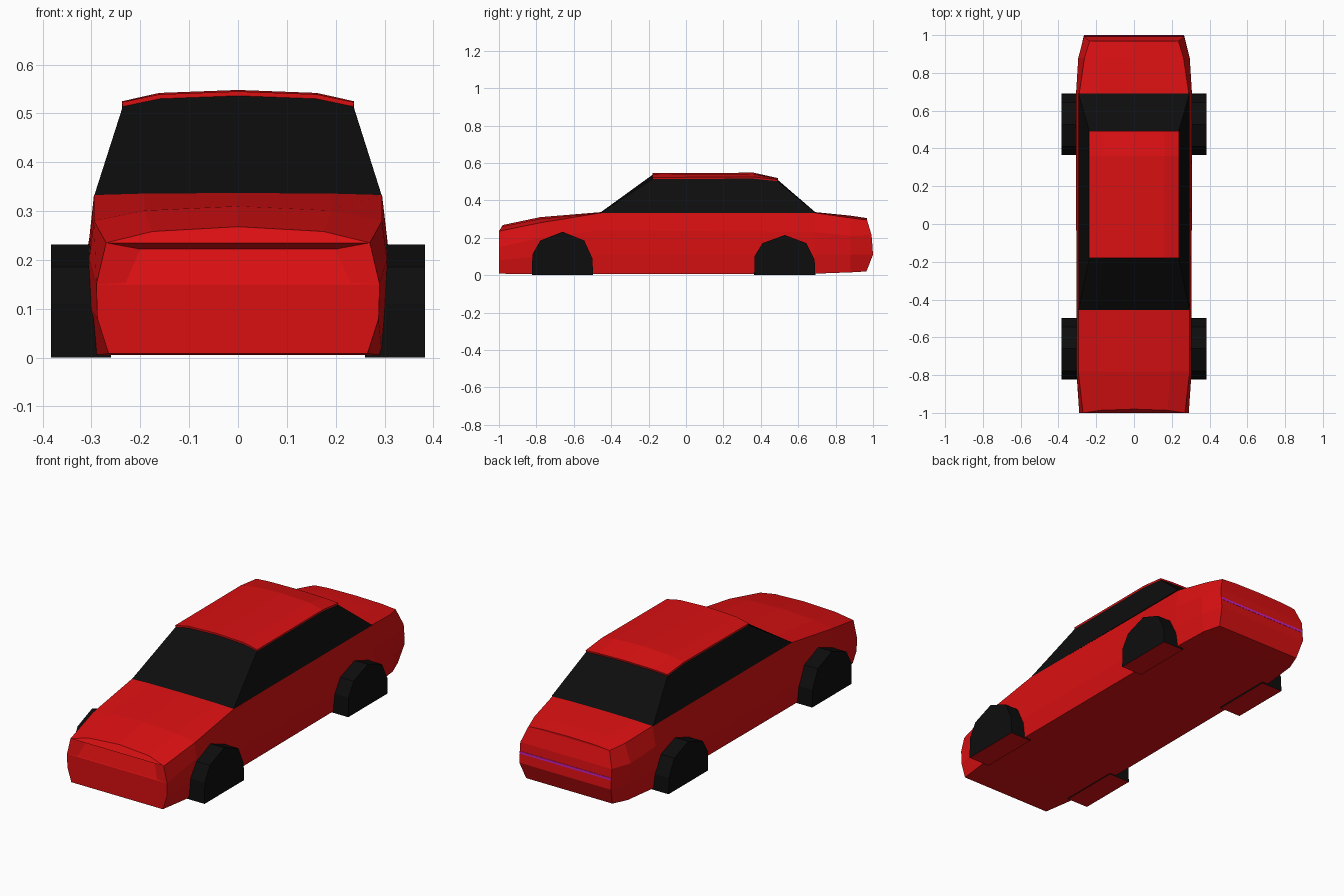
import bpy
import bmesh

cube = bpy.data.objects.get("Cube")
if cube:
    bpy.data.objects.remove(cube, do_unlink=True)


def material(name, rgb):
    m = bpy.data.materials.new(name)
    m.use_nodes = True
    m.diffuse_color = (*rgb, 1)
    m.node_tree.nodes["Principled BSDF"].inputs["Base Color"].default_value = (*rgb, 1)
    return m


RED = material("red paint", (0.70, 0.005, 0.006))
BLACK = material("black", (0.004, 0.004, 0.004))
PURPLE = material("purple", (0.60, 0.015, 0.50))


def finish(bm, name, *mats):
    bmesh.ops.recalc_face_normals(bm, faces=bm.faces[:])
    me = bpy.data.meshes.new(name)
    bm.to_mesh(me)
    bm.free()
    for m in mats:
        me.materials.append(m)
    ob = bpy.data.objects.new(name, me)
    bpy.context.collection.objects.link(ob)
    return ob


def loft(bm, rows, closed=False):
    """Skin quads between successive rows of points; return the vertex rows."""
    grid = [[bm.verts.new(p) for p in row] for row in rows]
    n = len(grid[0])
    for a, b in zip(grid, grid[1:]):
        for i in range(n if closed else n - 1):
            j = (i + 1) % n
            bm.faces.new((a[i], a[j], b[j], b[i]))
    return grid


def mirrored(half):
    """Full row from a half row whose first point lies on the centre line."""
    return [(-x, y, z) for x, y, z in half[:0:-1]] + half


# Body: centre (y, z), then edge, upper side, lower side and sill as (x, y, z)
def section(centre, *side):
    yc, zc = centre
    xe, ye, ze = side[0]
    crown = (0.65 * xe, yc + 0.3 * (ye - yc), zc + 0.3 * (ze - zc))
    return mirrored([(0, yc, zc), crown, *side])


def straight(y, zc, *side):
    return section((y, zc), *[(x, y, z) for x, z in side])


bm = bmesh.new()
rings = loft(bm, [
    section((-0.98, 0.268), (0.27, -1, 0.235), (0.29, -1, 0.15),
            (0.288, -1, 0.08), (0.265, -1, 0.008)),
    straight(-0.78, 0.31, (0.295, 0.28), (0.305, 0.20), (0.303, 0.10), (0.295, 0.005)),
    straight(-0.455, 0.337, (0.295, 0.333), (0.305, 0.24), (0.305, 0.11), (0.297, 0.005)),
    straight(0.69, 0.337, (0.290, 0.333), (0.307, 0.23), (0.305, 0.11), (0.295, 0.008)),
    straight(0.88, 0.318, (0.262, 0.306), (0.295, 0.21), (0.293, 0.11), (0.28, 0.015)),
    section((0.968, 0.305), (0.235, 0.968, 0.295), (0.265, 0.992, 0.215),
            (0.265, 1.0, 0.11), (0.25, 0.965, 0.02)),
], closed=True)

# Nose and tail panels: one face per height band
for ring in (rings[0], rings[-1]):
    bm.faces.new(ring[3:8])
    bands = [bm.faces.new((ring[i], ring[i + 1], ring[-2 - i], ring[-1 - i])) for i in range(3)]
    if ring is rings[0]:
        nose = bands[2]

# Grille: upper nose panel sunk under the hood lip
bmesh.ops.inset_individual(bm, faces=[nose], thickness=0.02)
for v in nose.verts:
    s = 1 if v.co.x > 0 else -1
    v.co = (0.20 * s, -0.975, 0.222) if v.co.z > 0.19 else (0.23 * s, -0.998, 0.153)
finish(bm, "body", RED)


# Cabin: rows of five points across the car
def across(y, xe, ze, xq, zq, zc):
    return mirrored([(0, y, zc), (xq, y, zq), (xe, y, ze)])


roof_rows = [
    across(-0.18, 0.236, 0.514, 0.16, 0.530, 0.536),
    across(0.36, 0.236, 0.516, 0.16, 0.533, 0.539),
    across(0.49, 0.236, 0.502, 0.16, 0.507, 0.510),
]
bm = bmesh.new()
rows = loft(bm, [across(-0.456, 0.294, 0.333, 0.19, 0.335, 0.336), *roof_rows,
                 across(0.692, 0.294, 0.333, 0.19, 0.335, 0.336)])
for i in (0, -1):
    bm.faces.new([r[i] for r in rows])
finish(bm, "windows", BLACK)

# Roof panel: thin shell over the glass
bm = bmesh.new()
loft(bm, roof_rows)
for f in bm.faces:
    if f.normal.z < 0:
        f.normal_flip()
roof = finish(bm, "roof", RED)
solid = roof.modifiers.new("thickness", "SOLIDIFY")
solid.thickness = 0.009
solid.offset = 1

# Wheels: arched blocks, with red undersides
ARCH = [(-0.172, 0), (-0.170, 0.11), (-0.125, 0.185), (0, 0.232),
        (0.122, 0.185), (0.168, 0.09), (0.172, 0)]
for end, yc, k in (("front", -0.66, 1.0), ("rear", 0.528, 0.925)):
    for side, s in (("left", 1), ("right", -1)):
        bm = bmesh.new()
        ends = loft(bm, [[(s * x, yc + 0.95 * y, k * z) for y, z in ARCH]
                         for x in (0.26, 0.383)], closed=True)
        for e in ends:
            bm.faces.new(e)
        for f in bm.faces:
            if f.calc_center_median().z < 0.005:
                f.material_index = 1
        finish(bm, end + "_" + side + "_wheel", BLACK, RED)

# Tail strip: thin plate across the rear panel
bm = bmesh.new()
bmesh.ops.create_cube(bm, size=1)
for v in bm.verts:
    v.co = (v.co.x * 0.53, 0.994 + v.co.y * 0.007, 0.163 + v.co.z * 0.012)
finish(bm, "tail_strip", PURPLE)
